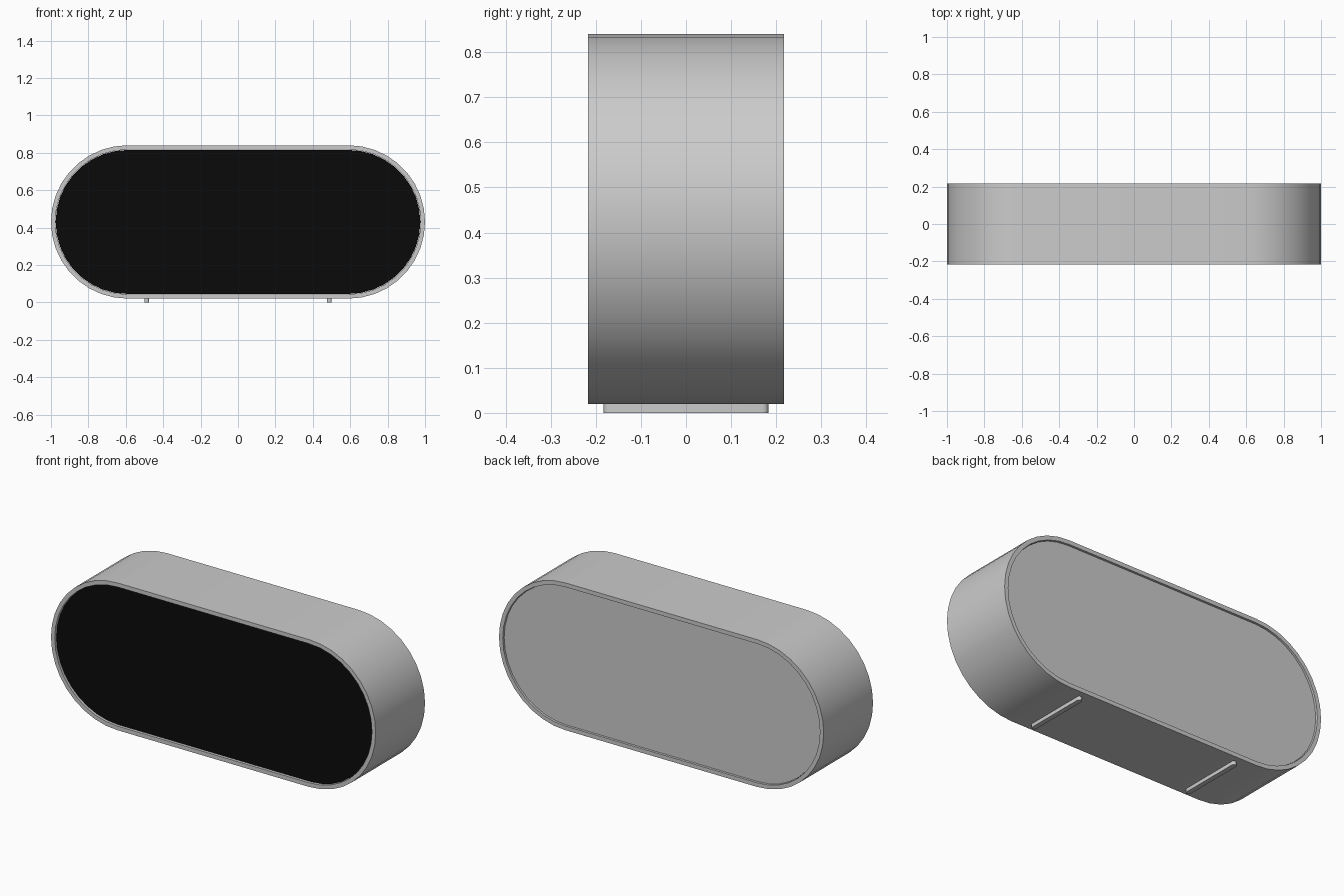
import bpy, bmesh, math

if "Cube" in bpy.data.objects:
    bpy.data.objects.remove(bpy.data.objects["Cube"])

HALF_STRAIGHT, RADIUS, MID_Z, DEPTH = 0.59, 0.41, 0.43, 0.217
SEG = 18


def capsule(half, r, seg=SEG):
    """Closed 2D capsule outline, long axis first."""
    pts = []
    for side, start in ((1, -90), (-1, 90)):
        for i in range(seg + 1):
            a = math.radians(start + 180 * i / seg)
            pts.append((side * half + r * math.cos(a), r * math.sin(a)))
    return pts


def finish(name, bm, colour=None):
    bmesh.ops.recalc_face_normals(bm, faces=bm.faces)
    me = bpy.data.meshes.new(name)
    bm.to_mesh(me)
    bm.free()
    ob = bpy.data.objects.new(name, me)
    bpy.context.collection.objects.link(ob)
    if colour:
        mat = bpy.data.materials.new(name + "_colour")
        mat.diffuse_color = colour
        mat.use_nodes = True
        mat.node_tree.nodes["Principled BSDF"].inputs["Base Color"].default_value = mat.diffuse_color
        me.materials.append(mat)
    bpy.ops.object.select_all(action='DESELECT')
    ob.select_set(True)
    bpy.context.view_layer.objects.active = ob
    bpy.ops.object.shade_smooth_by_angle(angle=math.radians(30))
    return ob


def loft(bm, loops, cap=False, closed=False):
    rings = [[bm.verts.new(p) for p in loop] for loop in loops]
    pairs = list(zip(rings, rings[1:])) + ([(rings[-1], rings[0])] if closed else [])
    for a, b in pairs:
        for i in range(len(a)):
            j = (i + 1) % len(a)
            bm.faces.new((a[i], a[j], b[j], b[i]))
    if cap:
        bm.faces.new(rings[0])
        bm.faces.new(rings[-1])


def outline(inset, y):
    return [(x, y, MID_Z + z) for x, z in capsule(HALF_STRAIGHT, RADIUS - inset)]


# Hollow outer housing
bm = bmesh.new()
loft(bm, [outline(0, -DEPTH), outline(0, DEPTH),
          outline(0.023, DEPTH), outline(0.023, -DEPTH)], closed=True)
finish("housing", bm)

# Recessed black front screen
bm = bmesh.new()
loft(bm, [outline(0.025, -DEPTH + 0.012), outline(0.025, -DEPTH + 0.03)], cap=True)
finish("front_screen", bm, (0.003, 0.003, 0.003, 1))

# Recessed back panel
bm = bmesh.new()
loft(bm, [outline(0.025, DEPTH - 0.03), outline(0.025, DEPTH - 0.01)], cap=True)
finish("back_panel", bm)

# Two long rounded foot strips underneath
for side, x0 in (("left", -0.488), ("right", 0.488)):
    bm = bmesh.new()
    loft(bm, [[(x0 + v, u, z) for u, v in capsule(0.17, 0.013, 8)]
              for z in (0, 0.022)], cap=True)
    finish(side + "_foot", bm)
